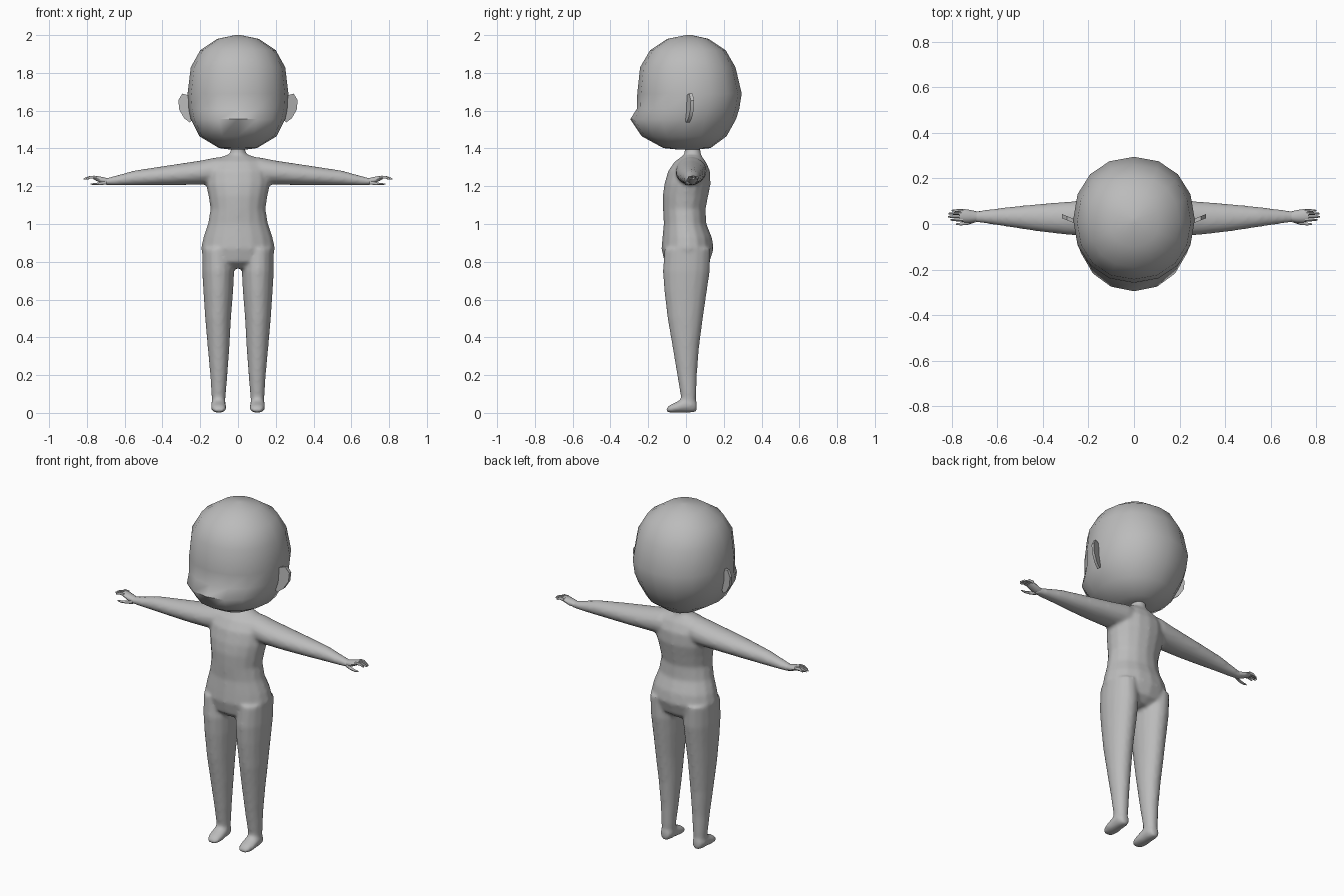
import bpy, bmesh, math

grey = bpy.data.materials.new("clay_grey")
grey.diffuse_color = (0.5, 0.5, 0.5, 1)


def power(v, p):
    return math.copysign(abs(v) ** p, v)


def loft(bm, axis, rings, n=16, side=1, square=1.0):
    """Skin oval rings (t, a0, a1, b0, b1) placed along an axis; side mirrors x."""
    loops = []
    for t, a0, a1, b0, b1 in rings:
        loop = []
        for i in range(n):
            w = 2 * math.pi * i / n
            a = (a0 + a1) / 2 + (a1 - a0) / 2 * power(math.cos(w), square)
            b = (b0 + b1) / 2 + (b1 - b0) / 2 * power(math.sin(w), square)
            x, y, z = {"x": (t, a, b), "y": (a, t, b), "z": (a, b, t)}[axis]
            loop.append(bm.verts.new((x * side, y, z)))
        loops.append(loop)
    for lo, hi in zip(loops, loops[1:]):
        for i in range(n):
            j = (i + 1) % n
            bm.faces.new((lo[i], lo[j], hi[j], hi[i]))
    bm.faces.new(loops[0][::-1])
    bm.faces.new(loops[-1])


def finish(bm, name, angle=60):
    bmesh.ops.recalc_face_normals(bm, faces=bm.faces)
    mesh = bpy.data.meshes.new(name)
    bm.to_mesh(mesh)
    bm.free()
    mesh.materials.append(grey)
    ob = bpy.data.objects.new(name, mesh)
    bpy.context.collection.objects.link(ob)
    bpy.ops.object.select_all(action='DESELECT')
    ob.select_set(True)
    bpy.context.view_layer.objects.active = ob
    bpy.ops.object.shade_smooth_by_angle(angle=math.radians(angle))
    return ob


# Head: rounded low-poly skull with a protruding lower face
bm = bmesh.new()
head = [(z, -w, w, f, b) for z, w, f, b in (
    (1.394, 0.04, -0.04, 0.06), (1.402, 0.10, -0.12, 0.13),
    (1.465, 0.205, -0.235, 0.215), (1.555, 0.25, -0.295, 0.265),
    (1.61, 0.262, -0.26, 0.282), (1.69, 0.267, -0.258, 0.295),
    (1.83, 0.25, -0.243, 0.262), (1.92, 0.20, -0.19, 0.21),
    (1.98, 0.11, -0.10, 0.12), (2.0, 0.015, 0.0, 0.03))]
loft(bm, "z", head, square=0.94)
finish(bm, "head")

# Body: torso, neck, arms, legs and feet fused into one smooth skin
bm = bmesh.new()
torso = [(z, -w, w, f, b) for z, w, f, b in (
    (0.765, 0.12, -0.07, 0.08), (0.80, 0.175, -0.115, 0.125),
    (0.87, 0.197, -0.13, 0.147), (0.93, 0.184, -0.125, 0.137),
    (1.0, 0.16, -0.118, 0.108), (1.08, 0.146, -0.122, 0.104),
    (1.15, 0.157, -0.123, 0.118), (1.21, 0.17, -0.115, 0.13),
    (1.28, 0.17, -0.095, 0.128), (1.33, 0.14, -0.06, 0.105),
    (1.363, 0.07, -0.015, 0.08))]
loft(bm, "z", torso)
loft(bm, "z", [(1.32, -0.09, 0.09, -0.03, 0.09), (1.365, -0.05, 0.05, -0.01, 0.08),
               (1.39, -0.038, 0.038, -0.008, 0.077), (1.45, -0.04, 0.04, -0.01, 0.078)])
arm = [(0.04, -0.05, 0.10, 1.22, 1.36), (0.12, -0.055, 0.11, 1.21, 1.352),
       (0.20, -0.055, 0.105, 1.208, 1.336), (0.30, -0.047, 0.098, 1.206, 1.321),
       (0.42, -0.033, 0.088, 1.205, 1.303), (0.55, -0.013, 0.075, 1.204, 1.283),
       (0.64, 0.0, 0.064, 1.204, 1.258), (0.71, 0.01, 0.056, 1.206, 1.24)]
leg = [(0.03, 0.07, 0.137, -0.02, 0.05), (0.10, 0.064, 0.141, -0.03, 0.055),
       (0.20, 0.056, 0.147, -0.047, 0.058), (0.35, 0.045, 0.161, -0.072, 0.07),
       (0.50, 0.037, 0.174, -0.098, 0.09), (0.65, 0.025, 0.184, -0.116, 0.112),
       (0.75, 0.02, 0.19, -0.123, 0.127), (0.87, 0.03, 0.19, -0.115, 0.13)]
foot = [(-0.104, 0.08, 0.122, 0.004, 0.025), (-0.085, 0.064, 0.139, 0.001, 0.043),
        (-0.05, 0.06, 0.144, 0.0, 0.058), (-0.01, 0.063, 0.143, 0.001, 0.08),
        (0.03, 0.066, 0.141, 0.001, 0.085), (0.057, 0.08, 0.127, 0.005, 0.06)]
for s in (-1, 1):
    loft(bm, "x", arm, side=s)
    loft(bm, "z", leg, side=s)
    loft(bm, "y", foot, side=s)
body = finish(bm, "body")
skin = body.modifiers.new("skin", 'REMESH')
skin.mode = 'VOXEL'
skin.voxel_size = 0.01
skin.use_smooth_shade = True
soft = body.modifiers.new("soften", 'SMOOTH')
soft.factor = 0.5
soft.iterations = 6

for s, label in ((-1, "right"), (1, "left")):
    # Hand: palm, four curved fingers and a lower thumb
    bm = bmesh.new()
    loft(bm, "x", [(0.685, 0.012, 0.054, 1.208, 1.242), (0.72, 0.006, 0.062, 1.214, 1.25),
                   (0.75, 0.008, 0.066, 1.228, 1.256), (0.765, 0.012, 0.064, 1.236, 1.256)],
         n=10, side=s)
    for y, tip in ((0.018, 0.805), (0.032, 0.817), (0.046, 0.815), (0.059, 0.80)):
        loft(bm, "x", [(0.75, y - 0.007, y + 0.007, 1.236, 1.256),
                       (0.78, y - 0.006, y + 0.006, 1.24, 1.256),
                       (tip - 0.012, y - 0.005, y + 0.005, 1.236, 1.249),
                       (tip, y - 0.003, y + 0.003, 1.234, 1.242)], n=6, side=s)
    loft(bm, "x", [(0.695, 0.008, 0.03, 1.207, 1.23), (0.73, -0.004, 0.014, 1.206, 1.222),
                   (0.76, -0.006, 0.006, 1.205, 1.217), (0.782, -0.004, 0.003, 1.209, 1.215)],
         n=6, side=s)
    finish(bm, label + "_hand")

    # Ear: thin plate swept slightly backwards
    bm = bmesh.new()
    outline = ((0.235, 1.64), (0.262, 1.682), (0.295, 1.69), (0.316, 1.655),
               (0.311, 1.605), (0.285, 1.56), (0.255, 1.537), (0.235, 1.56))
    front, back = ([bm.verts.new((x * s, 0.008 + (x - 0.25) * 0.4 + d, z)) for x, z in outline]
                   for d in (-0.009, 0.009))
    bm.faces.new(front)
    bm.faces.new(back[::-1])
    for i in range(8):
        j = (i + 1) % 8
        bm.faces.new((front[i], back[i], back[j], front[j]))
    finish(bm, label + "_ear", 30)
